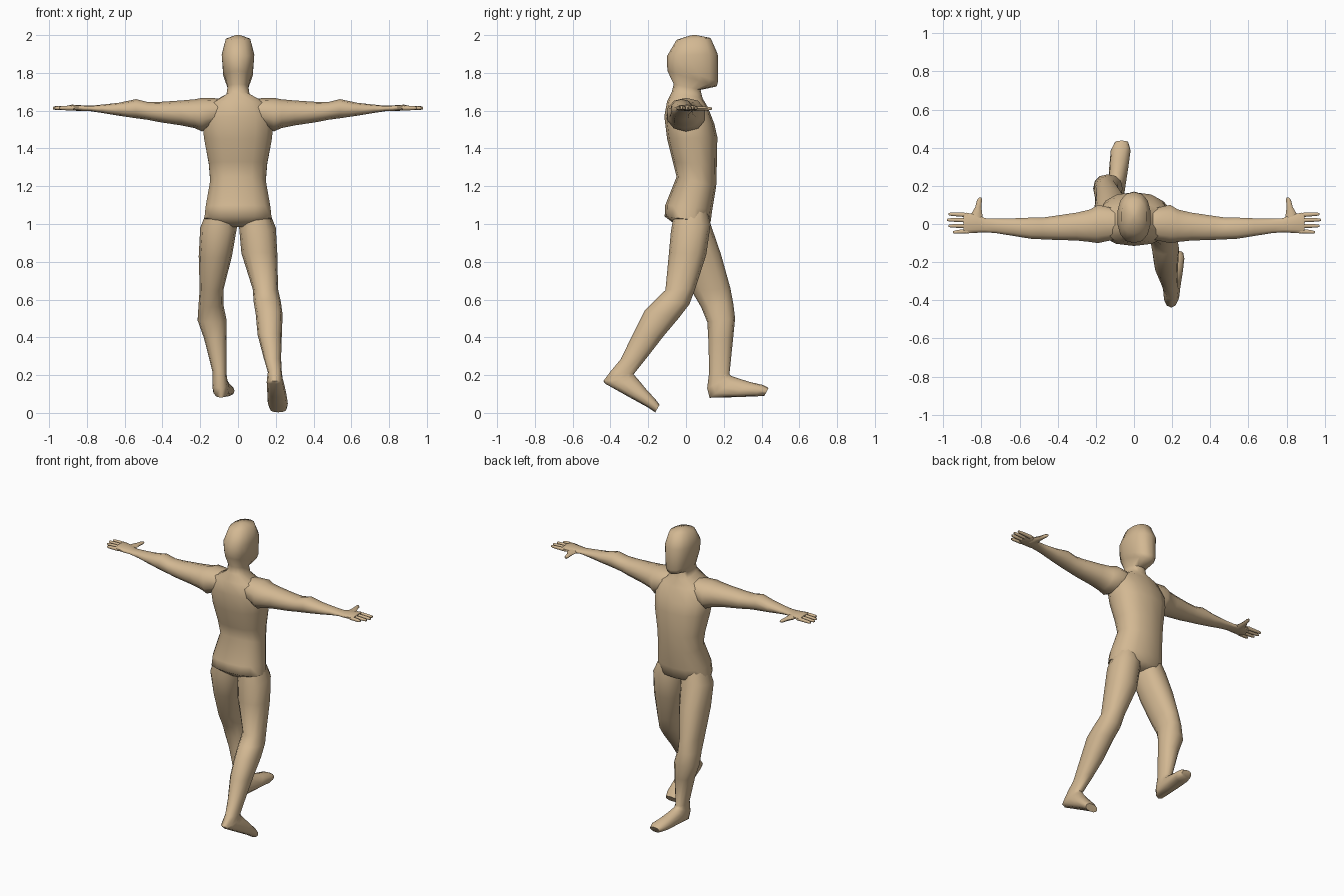
import bpy, bmesh, math
from mathutils import Vector

skin = bpy.data.materials.new("tan skin")
skin.diffuse_color = (0.65, 0.48, 0.29, 1)


def ring(c, u, v, n, power):
    """Rounded cross-section about c with half axes u and v."""
    pts = []
    for i in range(n):
        a = 2 * math.pi * i / n
        cu, sv = math.cos(a), math.sin(a)
        cu = math.copysign(abs(cu) ** power, cu) if abs(cu) > 1e-6 else 0
        sv = math.copysign(abs(sv) ** power, sv) if abs(sv) > 1e-6 else 0
        pts.append(Vector(c) + Vector(u) * cu + Vector(v) * sv)
    return pts


def loft(name, rings, angle=65):
    """Skin a list of rings into a closed smooth object."""
    bm = bmesh.new()
    rows = [[bm.verts.new(p) for p in r] for r in rings]
    for a, b in zip(rows, rows[1:]):
        for i in range(len(a)):
            j = (i + 1) % len(a)
            bm.faces.new((a[i], a[j], b[j], b[i]))
    bm.faces.new(rows[0][::-1])
    bm.faces.new(rows[-1])
    bmesh.ops.recalc_face_normals(bm, faces=bm.faces)
    me = bpy.data.meshes.new(name)
    bm.to_mesh(me)
    bm.free()
    me.materials.append(skin)
    ob = bpy.data.objects.new(name, me)
    bpy.context.collection.objects.link(ob)
    bpy.ops.object.select_all(action='DESELECT')
    ob.select_set(True)
    bpy.context.view_layer.objects.active = ob
    bpy.ops.object.shade_smooth_by_angle(angle=math.radians(angle))
    return ob


def side_ring(yb, zb, yf, zf, cx, w, n=12, power=0.88):
    """Ring spanning a back point and a front point of the side profile."""
    return ring((cx, (yb + yf) / 2, (zb + zf) / 2),
                (0, (yf - yb) / 2, (zf - zb) / 2), (w, 0, 0), n, power)


def arm_ring(s, x, yb, yf, zl, zh, n=10):
    """Ring across an arm or finger at a given x."""
    return ring((s * x, (yb + yf) / 2, (zl + zh) / 2),
                (0, 0, (zh - zl) / 2), (0, (yf - yb) / 2, 0), n, 0.92)


# Torso, neck and head: back y, back z, front y, front z, half width
trunk = [
    (-0.04, 0.985, 0.08, 0.985, 0.08), (-0.113, 1.04, 0.13, 1.01, 0.182),
    (-0.11, 1.10, 0.14, 1.08, 0.175), (-0.05, 1.25, 0.16, 1.20, 0.150),
    (-0.07, 1.33, 0.163, 1.31, 0.158), (-0.10, 1.45, 0.166, 1.46, 0.184),
    (-0.115, 1.57, 0.15, 1.53, 0.192), (-0.10, 1.65, 0.115, 1.62, 0.155),
    (-0.075, 1.70, 0.088, 1.665, 0.062), (-0.065, 1.74, 0.077, 1.71, 0.056),
    (-0.098, 1.81, 0.162, 1.728, 0.070), (-0.10, 1.84, 0.17, 1.755, 0.080),
    (-0.10, 1.89, 0.168, 1.90, 0.088), (-0.05, 1.975, 0.13, 1.985, 0.066),
    (0.025, 1.999, 0.055, 2.0, 0.012),
]
loft("torso_and_head", [side_ring(a, b, c, d, 0, w, 14, 0.85)
                        for a, b, c, d, w in trunk])

# Leading leg with flat foot: back y, back z, front y, front z, centre x, half width
front_leg = [
    (-0.06, 1.08, 0.11, 1.08, -0.09, 0.07), (-0.075, 0.96, 0.13, 1.0, -0.103, 0.097),
    (-0.035, 0.82, 0.185, 0.84, -0.12, 0.088), (0.03, 0.645, 0.235, 0.66, -0.14, 0.063),
    (0.08, 0.56, 0.25, 0.58, -0.143, 0.066), (0.113, 0.48, 0.26, 0.50, -0.137, 0.077),
    (0.118, 0.39, 0.25, 0.40, -0.12, 0.060), (0.123, 0.22, 0.23, 0.205, -0.098, 0.036),
    (0.112, 0.13, 0.24, 0.195, -0.095, 0.041), (0.125, 0.08, 0.27, 0.185, -0.09, 0.045),
    (0.25, 0.083, 0.34, 0.163, -0.08, 0.050), (0.36, 0.087, 0.41, 0.147, -0.07, 0.052),
    (0.415, 0.09, 0.437, 0.132, -0.065, 0.036),
]
loft("front_leg", [side_ring(*r) for r in front_leg])

# Trailing leg, heel lifted
back_leg = [
    (-0.06, 1.08, 0.11, 1.08, 0.09, 0.07), (-0.08, 0.96, 0.13, 1.0, 0.103, 0.097),
    (-0.09, 0.85, 0.108, 0.84, 0.113, 0.095), (-0.109, 0.65, 0.05, 0.66, 0.145, 0.067),
    (-0.16, 0.60, 0.018, 0.575, 0.155, 0.072), (-0.22, 0.54, -0.04, 0.50, 0.165, 0.071),
    (-0.28, 0.42, -0.12, 0.405, 0.168, 0.064), (-0.345, 0.285, -0.205, 0.295, 0.182, 0.046),
    (-0.395, 0.225, -0.277, 0.205, 0.195, 0.037), (-0.438, 0.168, -0.265, 0.19, 0.195, 0.042),
    (-0.425, 0.153, -0.25, 0.173, 0.197, 0.045), (-0.30, 0.083, -0.215, 0.13, 0.205, 0.050),
    (-0.20, 0.028, -0.16, 0.07, 0.211, 0.053), (-0.163, 0.003, -0.14, 0.043, 0.213, 0.045),
]
loft("back_leg", [side_ring(*r) for r in back_leg])

# Arm and palm: x, back y, front y, low z, high z
arm = [
    (0.10, -0.085, 0.085, 1.53, 1.665), (0.19, -0.105, 0.105, 1.49, 1.668),
    (0.23, -0.098, 0.08, 1.508, 1.66), (0.30, -0.09, 0.063, 1.522, 1.654),
    (0.42, -0.086, 0.045, 1.54, 1.646), (0.48, -0.083, 0.036, 1.552, 1.646),
    (0.54, -0.08, 0.036, 1.56, 1.661), (0.63, -0.065, 0.032, 1.573, 1.642),
    (0.72, -0.05, 0.03, 1.588, 1.632), (0.78, -0.045, 0.032, 1.597, 1.626),
    (0.82, -0.048, 0.05, 1.597, 1.628), (0.88, -0.052, 0.062, 1.601, 1.632),
    (0.895, -0.045, 0.055, 1.606, 1.628),
]
# Fingers: root y, tip y, tip x
fingers = [(0.047, 0.052, 0.972), (0.019, 0.022, 0.98),
           (-0.010, -0.010, 0.972), (-0.038, -0.043, 0.948)]

for s, side in ((1, "right"), (-1, "left")):
    loft(side + "_arm", [arm_ring(s, *r) for r in arm])
    for k, (y0, y1, tip) in enumerate(fingers):
        rows = []
        for x, t, h in ((0.87, 0, 0.013), (0.925, 0.6, 0.0115),
                        (tip - 0.012, 0.9, 0.0095), (tip, 1, 0.006)):
            y = y0 + (y1 - y0) * t
            rows.append(arm_ring(s, x, y - h, y + h, 1.614 - h, 1.614 + h, 6))
        loft(f"{side}_finger_{k + 1}", rows)
    # Thumb points forward
    loft(side + "_thumb", [
        ring((s * x, y, 1.611), (w, 0, 0), (0, 0, h), 6, 1)
        for x, y, w, h in ((0.828, 0.01, 0.040, 0.014), (0.824, 0.055, 0.028, 0.014),
                           (0.816, 0.09, 0.016, 0.012), (0.810, 0.125, 0.013, 0.010),
                           (0.806, 0.138, 0.007, 0.006))])
